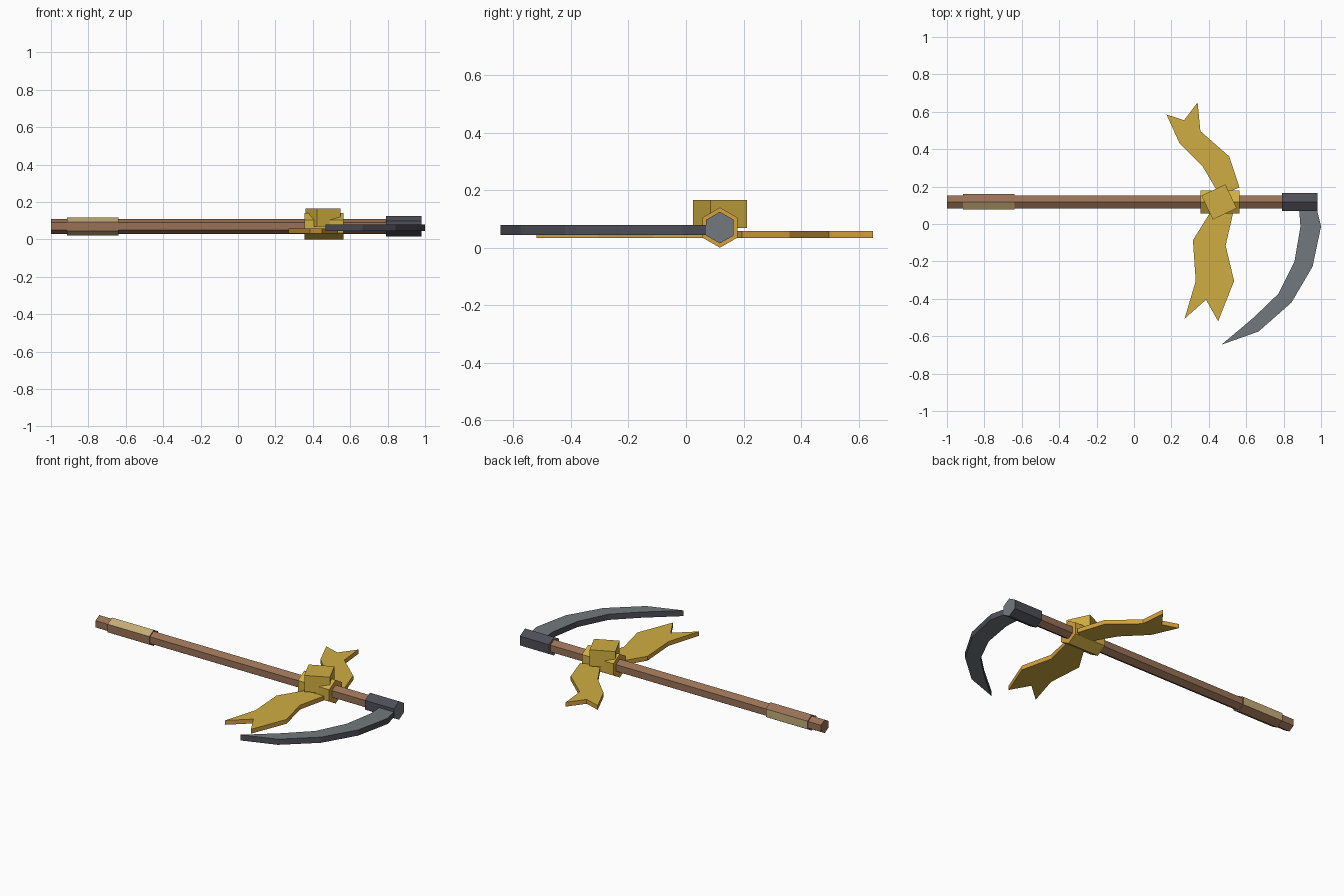
import bpy, bmesh, math

if "Cube" in bpy.data.objects:
    bpy.data.objects.remove(bpy.data.objects["Cube"])


def mat(name, r, g, b):
    """Flat material from an sRGB colour in 0-255."""
    m = bpy.data.materials.new(name)
    lin = [(c / 255 / 12.92) if c < 10 else ((c / 255 + 0.055) / 1.055) ** 2.4 for c in (r, g, b)]
    m.diffuse_color = (*lin, 1)
    m.use_nodes = True
    m.node_tree.nodes["Principled BSDF"].inputs["Base Color"].default_value = m.diffuse_color
    return m


WOOD = mat("brown wood", 152, 113, 86)
WRAP = mat("tan wrap", 196, 172, 120)
GOLD = mat("gold cloth", 208, 174, 66)
EDGE = mat("amber edge", 214, 160, 62)
STEEL = mat("grey steel", 114, 121, 125)
IRON = mat("dark iron", 78, 78, 88)


def prism(name, profile, lo, hi, side, cap=None, along_x=False, alternate=None):
    """Extrude a 2D outline from lo to hi along z (or x), with own colours for
    the sides and the end caps; 'alternate' colours every second side."""
    place = (lambda a, b, h: (h, a, b)) if along_x else (lambda a, b, h: (a, b, h))
    bm = bmesh.new()
    low = [bm.verts.new(place(a, b, lo)) for a, b in profile]
    high = [bm.verts.new(place(a, b, hi)) for a, b in profile]
    n = len(profile)
    for f in (bm.faces.new(low[::-1]), bm.faces.new(high)):
        f.material_index = 1
    for i in range(n):
        j = (i + 1) % n
        f = bm.faces.new((low[i], low[j], high[j], high[i]))
        if alternate and i % 2:
            f.material_index = 2
    bmesh.ops.recalc_face_normals(bm, faces=bm.faces)
    me = bpy.data.meshes.new(name)
    bm.to_mesh(me)
    bm.free()
    for m in (side, cap or side, alternate or side):
        me.materials.append(m)
    ob = bpy.data.objects.new(name, me)
    bpy.context.collection.objects.link(ob)
    return ob


AXIS_Y, AXIS_Z = 0.118, 0.07


def ring(radius, n=6, start=-30, cx=AXIS_Y, cy=AXIS_Z):
    return [(cx + radius * math.cos(math.radians(start + 360 * i / n)),
             cy + radius * math.sin(math.radians(start + 360 * i / n))) for i in range(n)]


# Hexagonal parts along the pole (first side faces +y, a corner points up)
prism("pole", ring(0.040), -1.0, 0.95, WOOD, along_x=True)
prism("grip_wrap", ring(0.048), -0.915, -0.64, WRAP, WOOD, along_x=True, alternate=WOOD)
prism("ribbon_collar", ring(0.070), 0.355, 0.563, GOLD, EDGE, along_x=True)
prism("blade_socket", ring(0.055), 0.79, 0.982, IRON, STEEL, along_x=True)

# Square ribbon knot, turned on top of the collar
prism("ribbon_knot", ring(0.1, 4, 45 - 64.5 , 0.455, 0.118), 0.068, 0.166, GOLD)

# Two forked ribbon tails
prism("back_ribbon", [(0.44, 0.184), (0.46, 0.15), (0.50, 0.17), (0.564, 0.195), (0.51, 0.36),
                      (0.355, 0.497), (0.34, 0.65), (0.268, 0.555), (0.174, 0.585),
                      (0.243, 0.432), (0.367, 0.308)], 0.033, 0.059, EDGE, GOLD)
prism("front_ribbon", [(0.41, 0.09), (0.40, 0.05), (0.315, -0.087), (0.33, -0.305), (0.27, -0.507),
                       (0.385, -0.405), (0.45, -0.52), (0.535, -0.305), (0.49, -0.115),
                       (0.53, 0.06), (0.53, 0.09)], 0.033, 0.059, EDGE, GOLD)

# Curved scythe blade
prism("blade", [(0.88, 0.11), (0.89, -0.013), (0.858, -0.2), (0.773, -0.372), (0.64, -0.5),
                (0.468, -0.645), (0.666, -0.575), (0.842, -0.42), (0.955, -0.227),
                (1.0, -0.013), (0.97, 0.11)], 0.045, 0.079, IRON, STEEL)
